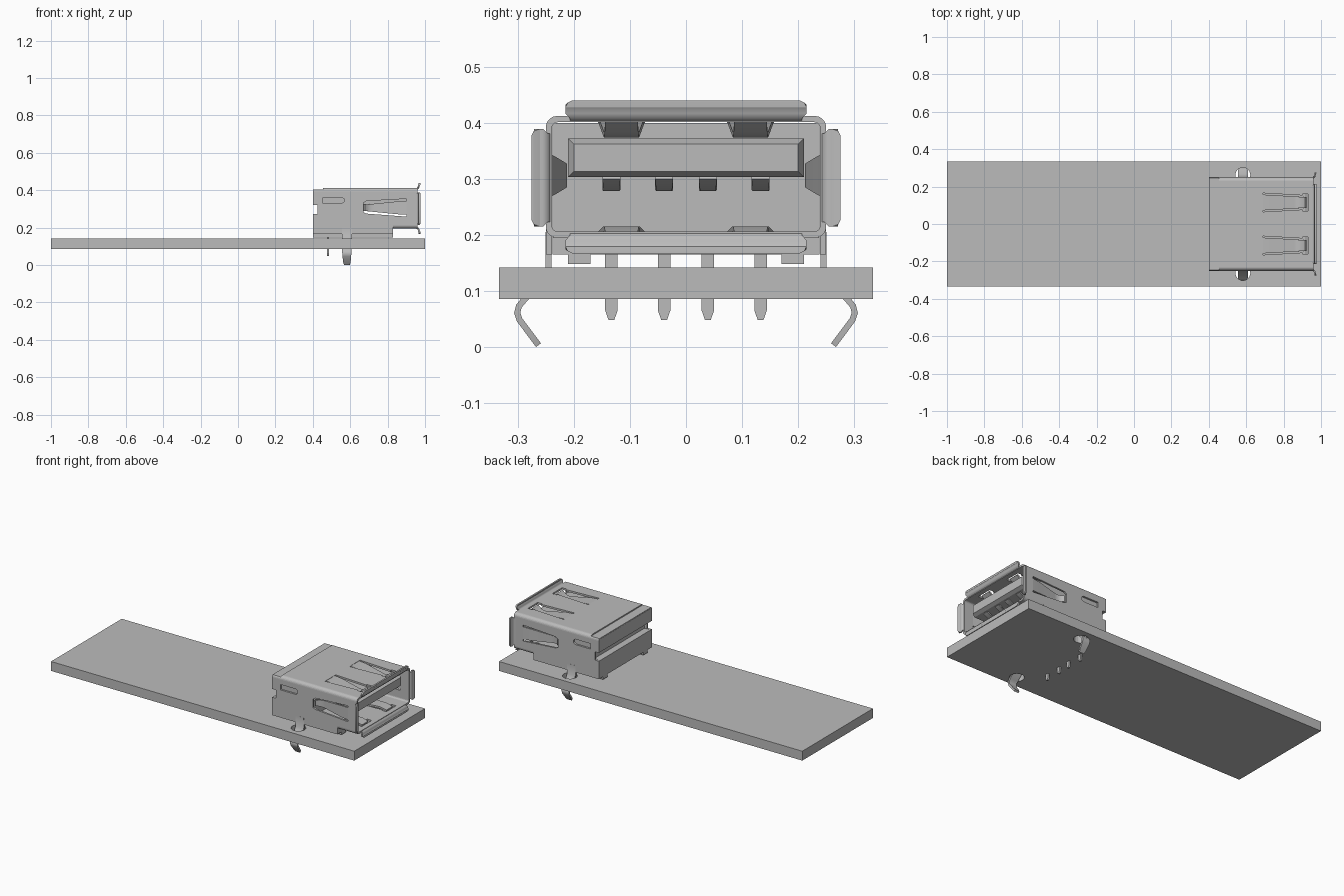
import bpy, bmesh, math
from mathutils import Vector

if "Cube" in bpy.data.objects:
    bpy.data.objects.remove(bpy.data.objects["Cube"])

grey = bpy.data.materials.new("plain_grey")
grey.use_nodes = True
COLOUR = (0.5, 0.5, 0.5, 1)
grey.diffuse_color = COLOUR
grey.node_tree.nodes["Principled BSDF"].inputs["Base Color"].default_value = COLOUR


def finish(name, bm):
    bmesh.ops.recalc_face_normals(bm, faces=bm.faces)
    mesh = bpy.data.meshes.new(name)
    bm.to_mesh(mesh)
    bm.free()
    mesh.materials.append(grey)
    obj = bpy.data.objects.new(name, mesh)
    bpy.context.collection.objects.link(obj)
    return obj


def activate(obj):
    bpy.ops.object.select_all(action='DESELECT')
    obj.select_set(True)
    bpy.context.view_layer.objects.active = obj


def add_prism(bm, points, axis, low, high):
    """Extrude a 2D outline along an axis."""
    i = "xyz".index(axis)

    def place(p, d):
        v = list(p)
        v.insert(i, d)
        return v
    face = bm.faces.new([bm.verts.new(place(p, low)) for p in points])
    top = bmesh.ops.extrude_face_region(bm, geom=[face])["geom"]
    shift = Vector(place((0, 0), high - low))
    bmesh.ops.translate(bm, vec=shift, verts=[g for g in top if isinstance(g, bmesh.types.BMVert)])


def prism(name, points, axis, low, high):
    bm = bmesh.new()
    add_prism(bm, points, axis, low, high)
    return finish(name, bm)


def rect(a0, a1, b0, b1):
    return [(a0, b0), (a1, b0), (a1, b1), (a0, b1)]


def rounded(a0, a1, b0, b1, r, steps=5):
    pts = []
    corners = [(a1 - r, b1 - r), (a0 + r, b1 - r), (a0 + r, b0 + r), (a1 - r, b0 + r)]
    for k, (ca, cb) in enumerate(corners):
        for s in range(steps + 1):
            t = math.pi / 2 * (k + s / steps)
            pts.append((ca + r * math.cos(t), cb + r * math.sin(t)))
    return pts


def sheet(name, stations, place, thick=0.011):
    """Bent metal strip: stations are (along, out, half width)."""
    bm = bmesh.new()
    rows = [[bm.verts.new(place(a, o, w)) for w in (-h, h)] for a, o, h in stations]
    for p, q in zip(rows, rows[1:]):
        bm.faces.new((p[0], p[1], q[1], q[0]))
    obj = finish(name, bm)
    mod = obj.modifiers.new("thickness", 'SOLIDIFY')
    mod.thickness, mod.offset = thick, 0
    activate(obj)
    bpy.ops.object.modifier_apply(modifier=mod.name)
    bpy.ops.object.shade_smooth_by_angle(angle=math.radians(35))
    return obj


def cut(obj, cutter):
    mod = obj.modifiers.new("cut", 'BOOLEAN')
    mod.operation, mod.solver, mod.object = 'DIFFERENCE', 'EXACT', cutter
    activate(obj)
    bpy.ops.object.modifier_apply(modifier=mod.name)
    bpy.data.objects.remove(cutter)


# Circuit board with two round leg holes
board = prism("board", rect(-1, 1, -0.333, 0.333), 'z', 0.086, 0.142)
bm = bmesh.new()
for y in (-0.262, 0.262):
    ring = [(0.582 + 0.04 * math.cos(t * math.pi / 12), y + 0.04 * math.sin(t * math.pi / 12)) for t in range(24)]
    add_prism(bm, ring, 'z', 0, 0.2)
cut(board, finish("hole_cutter", bm))

# Metal shell: a rounded tube with spring openings and rear slots
shell = prism("shell", rounded(-0.25, 0.25, 0.195, 0.412, 0.02), 'x', 0.40, 0.96)
cut(shell, prism("bore_cutter", rounded(-0.239, 0.239, 0.206, 0.401, 0.01), 'x', 0.3, 1.1))
bm = bmesh.new()
for y in (-0.115, 0.115):
    opening = [(0.69, y - 0.05), (0.9, y - 0.038), (0.9, y - 0.046), (0.93, y - 0.046),
               (0.93, y + 0.046), (0.9, y + 0.046), (0.9, y + 0.038), (0.69, y + 0.05)]
    add_prism(bm, opening, 'z', 0.37, 0.5)
    add_prism(bm, opening, 'z', 0.18, 0.23)
cut(shell, finish("top_bottom_cutter", bm))
bm = bmesh.new()
side_opening = [(0.67, 0.282), (0.685, 0.275), (0.9, 0.259), (0.9, 0.354), (0.685, 0.342), (0.67, 0.332)]
add_prism(bm, side_opening, 'y', -0.4, 0.4)
add_prism(bm, rect(0.3, 0.425, 0.272, 0.322), 'y', -0.4, 0.4)
add_prism(bm, [(0.455, 0.33), (0.555, 0.33), (0.567, 0.338), (0.567, 0.354), (0.555, 0.362), (0.455, 0.362)],
          'y', -0.4, 0.4)
cut(shell, finish("side_cutter", bm))
cut(shell, prism("rear_step_cutter", rect(0.3, 0.455, 0.405, 0.5), 'y', -0.4, 0.4))

# Springs in the top, bottom and sides
for y, label in ((-0.115, "right"), (0.115, "left")):
    sheet(f"top_spring_{label}",
          [(0.685, 0, 0.042), (0.74, -0.004, 0.040), (0.855, -0.026, 0.032), (0.875, -0.027, 0.031),
           (0.895, -0.02, 0.03), (0.918, 0, 0.029)],
          lambda a, o, w, y=y: (a, y + w, 0.406 + o), 0.01)
    sheet(f"bottom_spring_{label}",
          [(0.685, 0, 0.042), (0.855, 0.009, 0.033), (0.88, 0.009, 0.031), (0.918, 0, 0.029)],
          lambda a, o, w, y=y: (a, y + w, 0.201 + o), 0.01)

for s, label in ((-1, "right"), (1, "left")):
    sheet(f"side_spring_{label}",
          [(0.905, 0, 0.037), (0.85, -0.006, 0.034), (0.73, -0.026, 0.022), (0.71, -0.027, 0.02),
           (0.69, -0.02, 0.018), (0.675, -0.008, 0.017)],
          lambda a, o, w, s=s: (a, s * (0.2445 + o), 0.306 + w), 0.01)

    # Locking leg that bulges outward below the board
    sheet(f"locking_leg_{label}",
          [(0.205, 0.245, 0.027), (0.142, 0.245, 0.027), (0.11, 0.262, 0.027), (0.085, 0.288, 0.026),
           (0.073, 0.298, 0.025), (0.061, 0.301, 0.024), (0.049, 0.297, 0.023), (0.018, 0.274, 0.02),
           (0.0035, 0.263, 0.015)],
          lambda a, o, w, s=s: (0.582 + w, s * o, a), 0.011)

    # Side skirt and stand-off rail
    prism(f"skirt_{label}", rect(0.40, 0.83, 0.165, 0.215), 'y', s * 0.239, s * 0.25)
    prism(f"standoff_{label}", rect(0.40, 0.83, 0.148, 0.166), 'y', s * 0.17, s * 0.21)

# Flared lips around the mouth
LIP = [(0.945, 0), (0.955, 0.001), (0.962, 0.005), (0.966, 0.012), (0.968, 0.022)]


def lip(name, half, rise, place):
    tip = [(0.97, rise - 0.01, half), (0.97, rise - 0.004, half - 0.004), (0.97, rise, half - 0.012)]
    sheet(name, [(a, o, half - 0.008 * (i < 3)) for i, (a, o) in enumerate(LIP)] + tip, place, 0.01)


lip("top_lip", 0.215, 0.034, lambda a, o, w: (a, w, 0.406 + o))
lip("bottom_lip", 0.215, 0.034, lambda a, o, w: (a, w, 0.201 - o))
lip("right_lip", 0.087, 0.031, lambda a, o, w: (a, -0.2445 - o, 0.302 + w))
lip("left_lip", 0.087, 0.031, lambda a, o, w: (a, 0.2445 + o, 0.302 + w))

# Plastic housing: grooved rear block and floor
prism("housing", [(0.40, 0.165), (0.83, 0.165), (0.83, 0.195), (0.64, 0.206), (0.64, 0.40), (0.40, 0.40),
                  (0.40, 0.322), (0.44, 0.322), (0.44, 0.272), (0.40, 0.272)], 'y', -0.238, 0.238)

# Contact tongue with a chamfered nose
bm = bmesh.new()
loops = []
for x, inset in ((0.63, 0), (0.915, 0), (0.935, 0.01)):
    loops.append([bm.verts.new((x, y, z)) for y, z in
                  rect(-0.21 + inset, 0.21 - inset, 0.303 + inset, 0.372 - inset)])
for p, q in zip(loops, loops[1:]):
    for i in range(4):
        j = (i + 1) % 4
        bm.faces.new((p[i], p[j], q[j], q[i]))
bm.faces.new(loops[0])
bm.faces.new(loops[-1])
finish("tongue", bm)

# Four contacts under the tongue and four solder pins
for n, y in enumerate((-0.133, -0.039, 0.039, 0.133), 1):
    sheet(f"contact_{n}",
          [(0.63, 0.301, 0.016), (0.84, 0.284, 0.016), (0.865, 0.282, 0.014), (0.905, 0.303, 0.016)],
          lambda a, o, w, y=y: (a, y + w, o), 0.008)
    prism(f"pin_{n}", [(y - 0.011, 0.17), (y - 0.011, 0.065), (y - 0.005, 0.048),
                       (y + 0.005, 0.048), (y + 0.011, 0.065), (y + 0.011, 0.17)], 'x', 0.475, 0.486)
